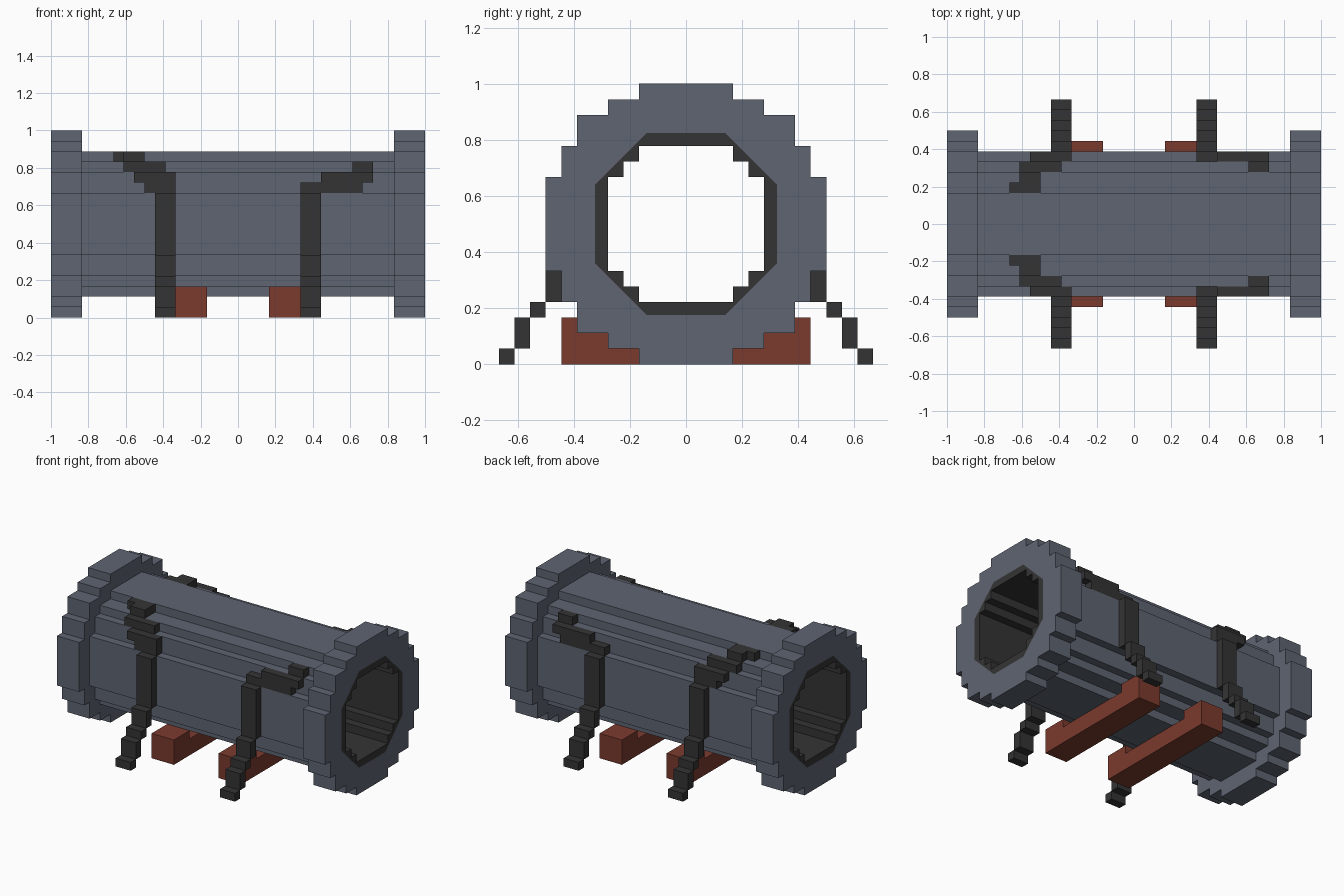
import bpy, bmesh
from mathutils import Vector

cube = bpy.data.objects.get("Cube")
if cube:
    bpy.data.objects.remove(cube, do_unlink=True)

U = 1 / 18  # size of one block


def material(name, rgb):
    m = bpy.data.materials.new(name)
    m.use_nodes = True
    m.diffuse_color = (*rgb, 1)
    bsdf = m.node_tree.nodes["Principled BSDF"]
    bsdf.inputs["Base Color"].default_value = (*rgb, 1)
    bsdf.inputs["Roughness"].default_value = 0.8
    return m


GREY = material("slate grey", (0.112, 0.128, 0.168))
BLACK = material("charcoal", (0.034, 0.034, 0.034))
WOOD = material("red brown wood", (0.198, 0.043, 0.027))


def finish(name, bm, mat):
    bmesh.ops.recalc_face_normals(bm, faces=bm.faces)
    me = bpy.data.meshes.new(name)
    bm.to_mesh(me)
    bm.free()
    me.materials.append(mat)
    ob = bpy.data.objects.new(name, me)
    bpy.context.collection.objects.link(ob)
    return ob


def full_loop(quarter):
    """Mirror a quarter outline (y, z >= 0, top to side) into a closed loop."""
    q = list(quarter)
    half = q + [(y, -z) for y, z in reversed(q)]
    return half + [(-y, z) for y, z in reversed(half)]


def stepped(steps):
    """Staircase outline from (half width, half height) pairs."""
    quarter = []
    for i, (y, z) in enumerate(steps):
        quarter.append((y, z))
        if i + 1 < len(steps):
            quarter.append((y, steps[i + 1][1]))
    return full_loop(quarter)


def tube(name, outer, inner, x0, x1, mat):
    """Extrude the ring between two outlines along x (block units)."""
    bm = bmesh.new()
    edges = []
    for loop in (outer, inner):
        vs = [bm.verts.new((x0 * U, y * U, (z + 9) * U)) for y, z in loop]
        edges += [bm.edges.new((v, vs[i - 1])) for i, v in enumerate(vs)]
    bmesh.ops.triangle_fill(bm, edges=edges, use_beauty=True, normal=(1, 0, 0))
    ext = bmesh.ops.extrude_face_region(bm, geom=bm.faces[:])
    moved = [g for g in ext["geom"] if isinstance(g, bmesh.types.BMVert)]
    bmesh.ops.translate(bm, verts=moved, vec=((x1 - x0) * U, 0, 0))
    return finish(name, bm, mat)


def boxes(name, blocks, mat):
    """Blocks given as (x0, x1, y0, y1, z0, z1), mirrored front to back."""
    bm = bmesh.new()
    for x0, x1, y0, y1, z0, z1 in blocks:
        vs = bmesh.ops.create_cube(bm, size=1)["verts"]
        bmesh.ops.scale(bm, verts=vs, vec=Vector((x1 - x0, y1 - y0, z1 - z0)) * U)
        bmesh.ops.translate(bm, verts=vs, vec=Vector((x0 + x1, y0 + y1, z0 + z1)) * U / 2)
    ob = finish(name, bm, mat)
    mod = ob.modifiers.new("front_back", "MIRROR")
    mod.use_axis = (False, True, False)
    mod.use_mirror_merge = False
    return ob


# Cross-sections
FLANGE = stepped([(3, 9), (5, 8), (7, 7), (8, 5), (9, 3)])
BARREL = stepped([(3, 7), (5, 6), (6, 5), (7, 3)])
BORE = stepped([(3, 5), (4, 4), (5, 3)])
OCTAGON = full_loop([(2.52, 5.85), (5.85, 2.52)])

# Tube with a dark lining showing as a thin rim at both ends
tube("barrel", BARREL, OCTAGON, -15, 15, GREY)
tube("right_flange", FLANGE, OCTAGON, -18, -15, GREY)
tube("left_flange", FLANGE, OCTAGON, 15, 18, GREY)
tube("bore_lining", OCTAGON, BORE, -18, 18, BLACK)


# Hanging straps: vertical run and trailing tail, shared by both sides
def hanging(x0, x1):
    run = [(7, 8, 6, 12), (8, 9, 4, 6), (9, 10, 3, 4), (10, 11, 1, 3), (11, 12, 0, 1)]
    return [(x0, x1, *r) for r in run]


boxes("right_straps", hanging(-8, -6) + [
    (-9, -6, 6, 7, 12, 13),
    (-10, -6, 6, 7, 13, 14),
    (-11, -7, 5, 6, 14, 15),
    (-11, -9, 4, 5, 15, 16),
    (-12, -9, 3, 4, 15, 16)], BLACK)
boxes("left_straps", hanging(6, 8) + [
    (6, 12, 6, 7, 12, 13),
    (8, 13, 6, 7, 13, 14),
    (11, 13, 5, 6, 14, 15)], BLACK)

# Wooden cradle beams with raised ends
for name, x0, x1 in (("right_beam", -6, -3), ("left_beam", 3, 6)):
    boxes(name, [(x0, x1, 0, 5, 0, 2), (x0, x1, 5, 8, 0, 3)], WOOD)
